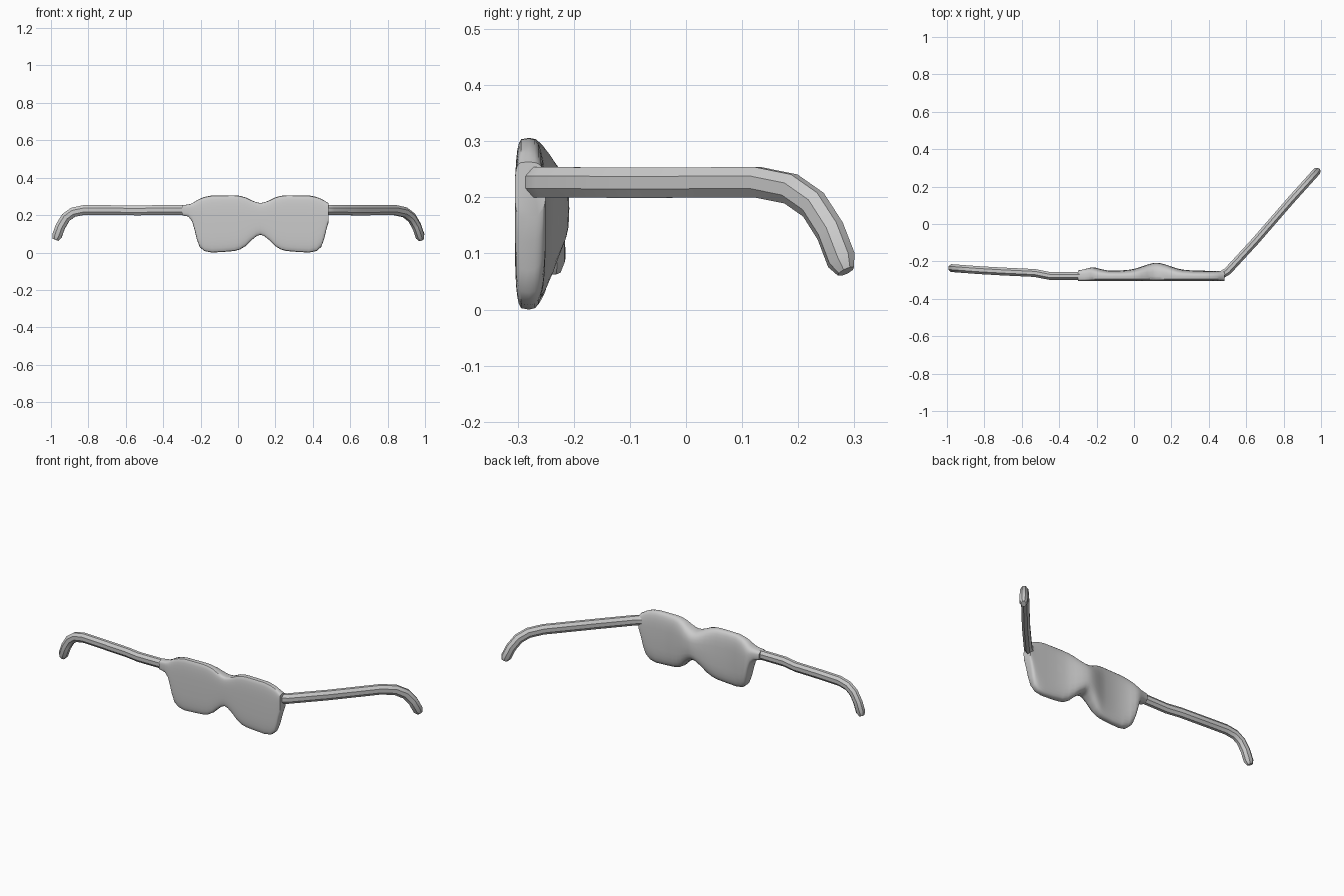
import bpy, bmesh, math
from mathutils import Vector

cube = bpy.data.objects.get("Cube")
if cube:
    bpy.data.objects.remove(cube, do_unlink=True)

grey = bpy.data.materials.new("light grey")
grey.use_nodes = True
grey.diffuse_color = (0.6, 0.6, 0.6, 1)
grey.node_tree.nodes["Principled BSDF"].inputs["Base Color"].default_value = grey.diffuse_color


def loft(name, rings, angle):
    """Skin a list of closed rings, cap both ends and shade."""
    bm = bmesh.new()
    loops = [[bm.verts.new(p) for p in ring] for ring in rings]
    n = len(loops[0])
    for a, b in zip(loops, loops[1:]):
        for i in range(n):
            j = (i + 1) % n
            bm.faces.new((a[i], a[j], b[j], b[i]))
    bm.faces.new(loops[0])
    bm.faces.new(loops[-1])
    bmesh.ops.recalc_face_normals(bm, faces=bm.faces)
    mesh = bpy.data.meshes.new(name)
    bm.to_mesh(mesh)
    bm.free()
    mesh.materials.append(grey)
    obj = bpy.data.objects.new(name, mesh)
    bpy.context.collection.objects.link(obj)
    bpy.ops.object.select_all(action="DESELECT")
    obj.select_set(True)
    bpy.context.view_layer.objects.active = obj
    bpy.ops.object.shade_smooth_by_angle(angle=math.radians(angle))
    return obj


def power(v, e):
    return math.copysign(abs(v) ** e, v)


# Lens plate: half outline as (distance from nose, bottom, top)
CENTRE = 0.12
outline = [(0, .095, .265), (.02, .088, .268), (.05, .064, .28), (.08, .034, .295),
           (.11, .016, .303), (.14, .008, .306), (.2, .003, .306), (.26, 0, .305),
           (.3, .008, .297), (.325, .03, .287), (.34, .07, .279), (.352, .12, .271),
           (.365, .165, .263), (.385, .192, .257), (.42, .2, .253)]


def plate_ring(x, low, high):
    # flat front, domed back with a nose swelling and a hinge swelling
    mid_y, front = -0.28, 0.025
    nose = 0.042 * math.exp(-((x - CENTRE) / 0.1) ** 2)
    hinge = 0.018 * math.exp(-((x + 0.22) / 0.05) ** 2)
    back = 0.03 + nose + hinge
    ring = []
    for k in range(28):
        t = 2 * math.pi * k / 28
        c, s = math.cos(t), math.sin(t)
        y = -front * power(-c, 0.4) if c < 0 else back * power(c, 0.7)
        z = (low + high) / 2 + (high - low) / 2 * power(s, 0.65)
        ring.append((x, mid_y + y, z))
    return ring


left = [plate_ring(CENTRE + d, a, b) for d, a, b in outline if d < 0.37]
right = [plate_ring(CENTRE - d, a, b) for d, a, b in reversed(outline[1:])]
loft("lens_plate", right + left, 40)


# Arms: eight-sided tubes swept along a path, with hooked ear ends
def arm(name, path, half_width, half_height):
    pts = [Vector(p) for p in path]
    rings = []
    fit = 1 / math.cos(math.pi / 8)
    for i, p in enumerate(pts):
        tangent = (pts[min(i + 1, len(pts) - 1)] - pts[max(i - 1, 0)]).normalized()
        side = tangent.cross(Vector((0, 0, 1))).normalized()
        up = side.cross(tangent)
        size = 0.6 if i == len(pts) - 1 else 1
        ring = []
        for k in range(8):
            t = math.pi / 8 + k * math.pi / 4
            ring.append(p + fit * size * (side * half_width * math.cos(t)
                                          + up * half_height * math.sin(t)))
        rings.append(ring)
    return loft(name, rings, 35)


# Hook as (fraction back from the tip along the arm, height)
hook = [(.155, .227), (.095, .215), (.055, .187), (.025, .14), (.005, .088), (-.003, .068)]

slope = 0.9
left_path = [(.42, -.277, .227), (.465, -.274, .227), (.5, -.253, .227), (.65, -.09, .226)]
left_path += [(.978 - d * slope, .282 - d, z) for d, z in hook]
arm("left_arm", left_path, 0.021, 0.027)

right_path = [(-.2, -.277, .228), (-.45, -.278, .227), (-.53, -.262, .225), (-.7, -.254, .227)]
right_path += [(-.973 + d * 0.95, -.236 - d * 0.07, z) for d, z in hook]
arm("right_arm", right_path, 0.021, 0.026)
